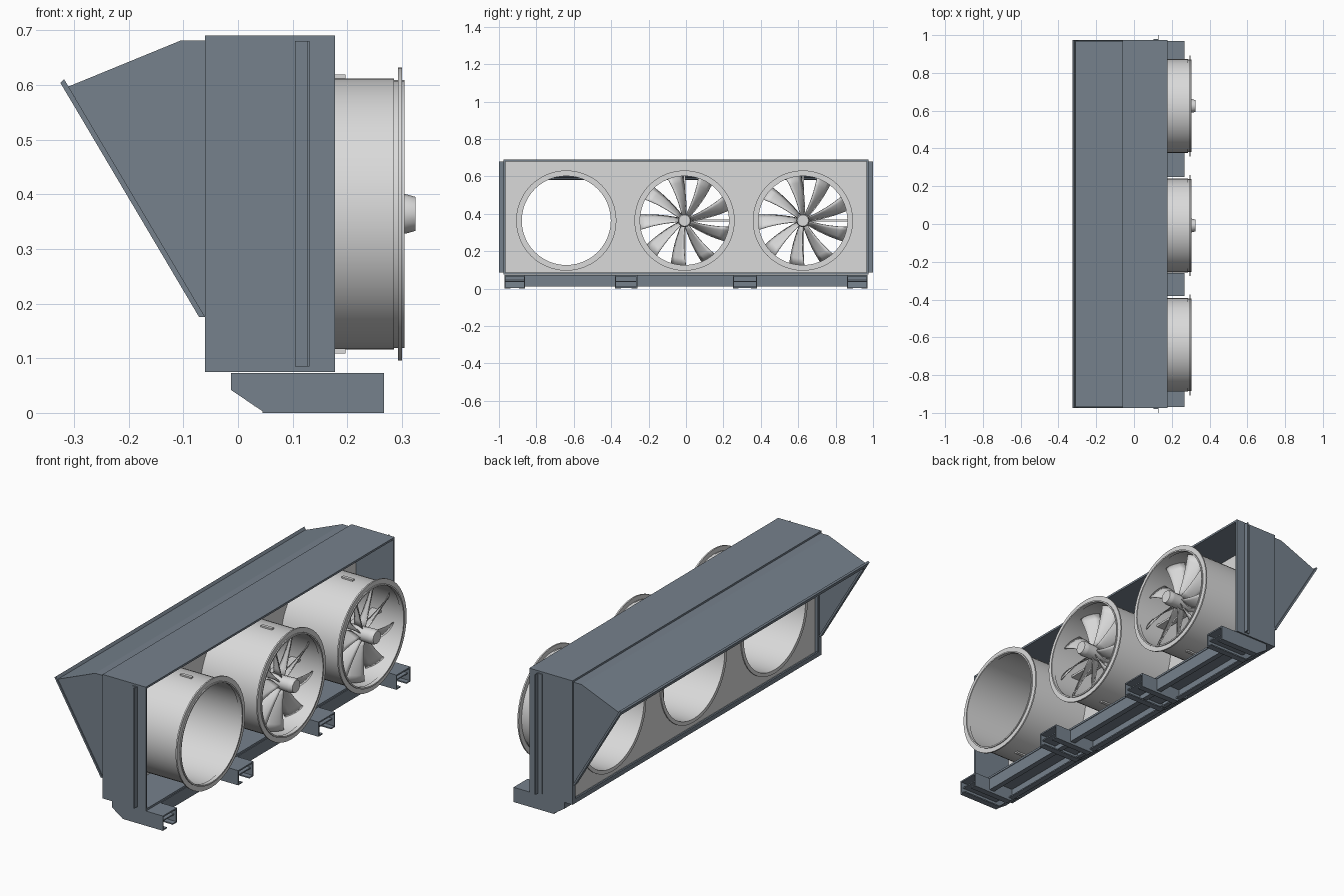
import bpy, bmesh
from math import sin, cos, pi, radians
from mathutils import Vector

if "Cube" in bpy.data.objects:
    bpy.data.objects.remove(bpy.data.objects["Cube"], do_unlink=True)


def material(name, colour):
    m = bpy.data.materials.new(name)
    m.use_nodes = True
    m.diffuse_color = colour
    node = next(n for n in m.node_tree.nodes if n.type == "BSDF_PRINCIPLED")
    node.inputs["Base Color"].default_value = colour
    return m


BLUE = material("slate_blue_steel", (0.18, 0.22, 0.265, 1))
GREY = material("light_grey_metal", (0.70, 0.70, 0.70, 1))


def finish(name, bm, mat, smooth=False, thickness=0):
    bmesh.ops.recalc_face_normals(bm, faces=bm.faces)
    me = bpy.data.meshes.new(name)
    bm.to_mesh(me)
    bm.free()
    me.materials.append(mat)
    ob = bpy.data.objects.new(name, me)
    bpy.context.collection.objects.link(ob)
    if thickness:
        mod = ob.modifiers.new("sheet", "SOLIDIFY")
        mod.thickness, mod.offset = thickness, 0
    if smooth:
        bpy.ops.object.select_all(action="DESELECT")
        ob.select_set(True)
        bpy.context.view_layer.objects.active = ob
        bpy.ops.object.shade_smooth_by_angle(angle=radians(35))
    return ob


def prism(name, outline, y0, y1, mat=BLUE):
    """Extrude an x-z outline from y0 to y1."""
    bm = bmesh.new()
    face = bm.faces.new([bm.verts.new((x, y0, z)) for x, z in outline])
    ext = bmesh.ops.extrude_face_region(bm, geom=[face])
    verts = [v for v in ext["geom"] if isinstance(v, bmesh.types.BMVert)]
    bmesh.ops.translate(bm, verts=verts, vec=(0, y1 - y0, 0))
    return finish(name, bm, mat)


def box(name, x0, x1, y0, y1, z0, z1, mat=BLUE):
    return prism(name, [(x0, z0), (x1, z0), (x1, z1), (x0, z1)], y0, y1, mat)


def lathe(name, profile, cy, cz, mat=GREY, steps=48, closed=True):
    """Spin (x, radius) points about an axis parallel to x."""
    bm = bmesh.new()
    rings = []
    for i in range(steps):
        a = 2 * pi * i / steps
        rings.append([bm.verts.new((x, cy + r * cos(a), cz + r * sin(a))) for x, r in profile])
    n = len(profile)
    for i in range(steps):
        p, q = rings[i], rings[(i + 1) % steps]
        for j in range(n if closed else n - 1):
            k = (j + 1) % n
            bm.faces.new((p[j], p[k], q[k], q[j]))
    if not closed:
        bm.faces.new([r[0] for r in rings])
        bm.faces.new([r[-1] for r in rings])
    return finish(name, bm, mat, smooth=True)


def ring(name, x0, x1, r_in, r_out, cy, cz):
    return lathe(name, [(x0, r_in), (x0, r_out), (x1, r_out), (x1, r_in)], cy, cz)


FANS = [-0.64, -0.008, 0.625]
CZ = 0.364
R = 0.248
XB, XF = -0.06, 0.177     # housing depth
ZB, ZT = 0.075, 0.69      # housing height
W = 0.975                 # housing half length

# Housing walls and the rim around the intake side
box("housing_top", XB, XF, -W, W, ZT - 0.01, ZT)
box("housing_floor", XB, XF, -W, W, ZB, ZB + 0.01)
box("intake_rim_bottom", XB, XB + 0.008, -W, W, ZB, ZB + 0.022)
box("intake_rim_top", XB, XB + 0.008, -W, W, ZT - 0.022, ZT)
for s, side in ((1, "left"), (-1, "right")):
    box("housing_wall_" + side, XB, XF, s * (W - 0.01), s * W, ZB, ZT)
    box("intake_rim_" + side, XB, XB + 0.008, s * (W - 0.022), s * W, ZB, ZT)
    # Angle strip on the end wall
    box("end_strip_" + side, 0.104, 0.131, s * W, s * (W + 0.005), 0.085, 0.68)
    box("end_strip_web_" + side, 0.126, 0.131, s * W, s, 0.085, 0.68)

# Fan panel with three round openings
bm = bmesh.new()
loops = [[(y, z) for y, z in ((-0.965, 0.085), (0.965, 0.085), (0.965, 0.68), (-0.965, 0.68))]]
for cy in FANS:
    loops.append([(cy + R * cos(2 * pi * i / 48), CZ + R * sin(2 * pi * i / 48)) for i in range(48)])
for loop in loops:
    vs = [bm.verts.new((-0.03, y, z)) for y, z in loop]
    for i, v in enumerate(vs):
        bm.edges.new((v, vs[(i + 1) % len(vs)]))
bmesh.ops.triangle_fill(bm, use_beauty=True, use_dissolve=False, edges=bm.edges[:],
                        normal=Vector((1, 0, 0)))
finish("fan_panel", bm, GREY, thickness=0.006)

# Weather hood: bent top sheet, two cheeks and the edge flange
prism("hood_top_flat", [(XB, 0.674), (XB, 0.681), (-0.105, 0.681), (-0.105, 0.674)], -0.968, 0.968)
prism("hood_top_slope", [(-0.105, 0.681), (-0.31, 0.597), (-0.307, 0.59), (-0.105, 0.674)],
      -0.968, 0.968)
cheek = [(XB, 0.681), (-0.105, 0.681), (-0.31, 0.597), (-0.065, 0.175), (XB, 0.175)]
flange = [(-0.325, 0.604), (-0.318, 0.61), (-0.06, 0.175), (-0.071, 0.175)]
for s, side in ((1, "left"), (-1, "right")):
    prism("hood_cheek_" + side, cheek, s * 0.962, s * 0.968)
    prism("hood_flange_" + side, flange, s * 0.952, s * 0.974)
prism("hood_flange_top", [(-0.325, 0.604), (-0.318, 0.61), (-0.304, 0.587), (-0.311, 0.58)],
      -0.974, 0.974)


def blade(name, cy, angle):
    """Twisted sheet blade, widening towards the tip."""
    bm = bmesh.new()
    rows = []
    for i in range(7):
        t = i / 6
        r = 0.025 + 0.213 * t
        wide, deep = 0.010 + 0.030 * t, 0.030 - 0.004 * t
        row = []
        for j in range(5):
            u = j / 2 - 1
            off = u * wide + 0.03 * t * t
            a = angle + off / r
            x = 0.225 + u * deep + 0.008 * (1 - u * u)
            row.append(bm.verts.new((x, cy + r * cos(a), CZ + r * sin(a))))
        rows.append(row)
    for p, q in zip(rows, rows[1:]):
        for j in range(4):
            bm.faces.new((p[j], p[j + 1], q[j + 1], q[j]))
    finish(name, bm, GREY, smooth=True, thickness=0.004)


# Fan tubes with front lip, bolted flange, rear collar and small tabs
for n, cy in enumerate(FANS, 1):
    tag = f"_{n}"
    ring("fan_tube" + tag, -0.034, 0.285, R - 0.006, R, cy, CZ)
    ring("rear_collar" + tag, -0.038, -0.033, R - 0.006, R + 0.012, cy, CZ)
    ring("front_lip" + tag, 0.285, 0.305, R - 0.010, R - 0.003, cy, CZ)
    ring("front_flange" + tag, 0.293, 0.300, R - 0.004, 0.268, cy, CZ)
    for s, part in ((1, "top"), (-1, "bottom")):
        box(f"tab_{part}{tag}", 0.135, 0.197, cy - 0.008, cy + 0.008,
            CZ + s * (R - 0.003), CZ + s * 0.255, GREY)
    if n == 1:
        continue  # this tube stays empty
    lathe("hub" + tag, [(0.13, 0.028), (0.30, 0.036), (0.307, 0.036), (0.325, 0.031)], cy, CZ,
          steps=12, closed=False)
    for s in (1, -1):
        side = "left" if s > 0 else "right"
        box(f"strut_{side}{tag}", 0.13, 0.18, cy + s * 0.02, cy + s * 0.243,
            CZ - 0.005, CZ + 0.005, GREY)
        part = "upper" if s > 0 else "lower"
        box(f"strut_{part}{tag}", 0.13, 0.18, cy - 0.005, cy + 0.005,
            CZ + s * 0.02, CZ + s * 0.243, GREY)
    for k in range(9):
        blade(f"blade_{k + 1}{tag}", cy, radians(15 + 40 * k))

# Base: long channel beam
box("beam_top", 0.0, 0.177, -0.97, 0.97, 0.064, 0.072)
box("beam_front_web", 0.169, 0.177, -0.86, 0.86, 0.012, 0.066)
box("beam_back_web", 0.03, 0.038, -0.86, 0.86, 0.012, 0.066)
box("beam_front_lip", 0.150, 0.177, -0.86, 0.86, 0.012, 0.018)
box("beam_back_lip", 0.03, 0.057, -0.86, 0.86, 0.012, 0.018)

# Base: four open channel feet
side_plate = [(-0.013, 0.072), (0.267, 0.072), (0.267, 0.003), (0.045, 0.003), (-0.013, 0.042)]
for n, (y0, y1) in enumerate(((-0.97, -0.86), (-0.38, -0.26), (0.25, 0.38), (0.86, 0.97)), 1):
    tag = f"_{n}"
    box("foot_top" + tag, -0.013, 0.267, y0, y1, 0.066, 0.073)
    prism("foot_nose" + tag, [(-0.013, 0.072), (-0.013, 0.042), (0.045, 0.003), (0.052, 0.003),
                              (-0.006, 0.045), (-0.006, 0.072)], y0, y1)
    for s, edge in ((1, y0), (-1, y1)):
        part = "a" if s > 0 else "b"
        prism(f"foot_side_{part}{tag}", side_plate, edge, edge + s * 0.006)
        box(f"foot_lip_{part}{tag}", 0.045, 0.267, edge, edge + s * 0.032, 0.0, 0.006)
    box("foot_shelf" + tag, 0.05, 0.255, y0, y1, 0.036, 0.042)
